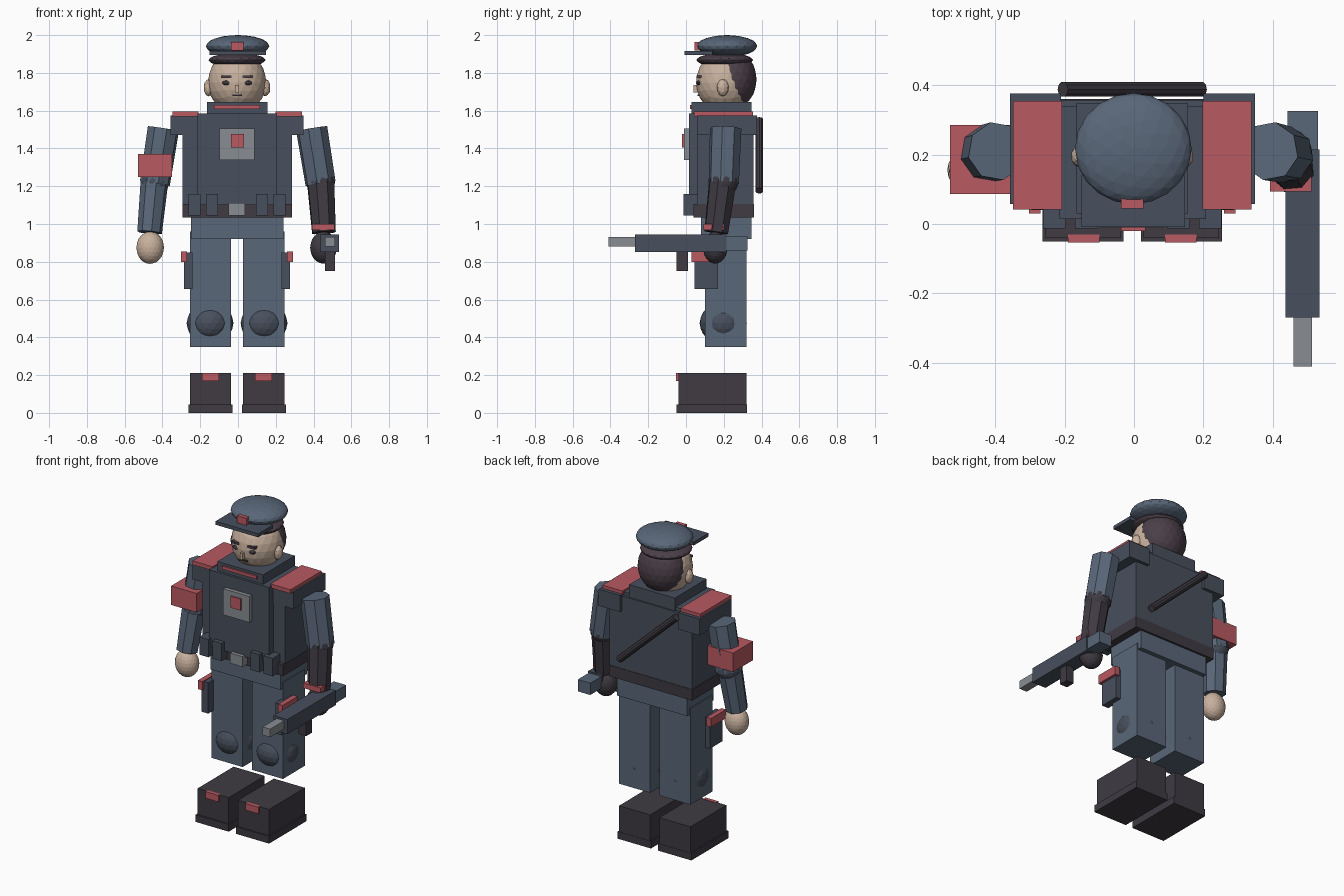
import bpy
from mathutils import Vector

CX = -0.005  # body centre line


def mat(name, r, g, b):
    m = bpy.data.materials.new(name)
    m.diffuse_color = (r, g, b, 1)
    return m


CLOTH = mat("blue_cloth", 0.10, 0.135, 0.19)
VEST = mat("vest_cloth", 0.065, 0.08, 0.11)
DARK = mat("dark_leather", 0.05, 0.043, 0.055)
HAIR = mat("hair", 0.07, 0.05, 0.065)
RED = mat("red_trim", 0.48, 0.10, 0.12)
SKIN = mat("skin", 0.58, 0.44, 0.34)
METAL = mat("metal", 0.25, 0.27, 0.29)


def finish(name, m):
    o = bpy.context.object
    o.name = name
    o.data.materials.append(m)
    return o


def box(name, x, y, z, m):
    """Box from (min, max) ranges."""
    r = (x, y, z)
    bpy.ops.mesh.primitive_cube_add(size=1, location=[(a + b) / 2 for a, b in r])
    o = finish(name, m)
    o.scale = [b - a for a, b in r]
    return o


def ball(name, c, r, m, sub=3):
    bpy.ops.mesh.primitive_ico_sphere_add(subdivisions=sub, radius=1, location=c)
    o = finish(name, m)
    o.scale = r
    return o


def limb(name, a, b, r1, r2, m, sides=8):
    """Tapered prism from point a (radius r1) to point b (radius r2)."""
    a, b = Vector(a), Vector(b)
    d = b - a
    bpy.ops.mesh.primitive_cone_add(vertices=sides, radius1=r1, radius2=r2,
                                    depth=d.length, location=(a + b) / 2)
    o = finish(name, m)
    o.rotation_mode = 'QUATERNION'
    o.rotation_quaternion = d.to_track_quat('Z', 'Y')
    return o


def span(s, a, b):
    """Mirrored x range about the centre line."""
    return tuple(sorted((CX + s * a, CX + s * b)))


# Paired parts
for s, side in ((-1, "right"), (1, "left")):
    box(side + "_sole", span(s, 0.025, 0.258), (-0.05, 0.322), (0, 0.045), DARK)
    box(side + "_boot", span(s, 0.032, 0.25), (-0.04, 0.32), (0.045, 0.21), DARK)
    box(side + "_boot_tab", span(s, 0.095, 0.185), (-0.053, -0.03), (0.17, 0.212), RED)
    box(side + "_leg", span(s, 0.032, 0.25), (0.10, 0.32), (0.35, 0.96), CLOTH)
    ball(side + "_knee", (CX + s * 0.143, 0.197, 0.475), (0.124, 0.125, 0.11), VEST)
    box(side + "_thigh_pouch", span(s, 0.235, 0.281), (0.045, 0.17), (0.655, 0.85), VEST)
    box(side + "_thigh_pouch_flap", span(s, 0.265, 0.297), (0.03, 0.18), (0.80, 0.855), RED)
    box(side + "_shoulder_pad", span(s, 0.205, 0.353), (0.057, 0.376), (1.47, 1.575), VEST)
    box(side + "_epaulette", span(s, 0.203, 0.343), (0.042, 0.354), (1.57, 1.595), RED)
    for i, (a, b) in enumerate(((0.10, 0.165), (0.193, 0.257))):
        box(f"{side}_belt_pouch_{i + 1}", span(s, a, b), (-0.013, 0.075), (1.045, 1.158), VEST)
    # face
    ball(side + "_ear", (CX + s * 0.15, 0.195, 1.722), (0.027, 0.032, 0.046), SKIN, 2)
    ball(side + "_eye", (CX + s * 0.055, 0.069, 1.747), (0.025, 0.013, 0.013), DARK, 2)
    box(side + "_eyebrow", span(s, 0.03, 0.082), (0.055, 0.09), (1.773, 1.786), HAIR)

# Hips, torso and belt
box("pelvis", (-0.25, 0.24), (0.08, 0.347), (0.92, 1.06), CLOTH)
box("torso", (-0.293, 0.285), (0.062, 0.357), (1.08, 1.565), VEST)
box("vest_front", (-0.215, 0.207), (0.015, 0.34), (1.10, 1.585), VEST)
box("belt", (-0.295, 0.287), (0.04, 0.36), (1.035, 1.105), DARK)
box("buckle", (-0.05, 0.038), (-0.008, 0.05), (1.045, 1.11), METAL)
box("chest_plate", (-0.097, 0.087), (-0.01, 0.03), (1.34, 1.505), METAL)
box("chest_patch", (-0.037, 0.033), (-0.02, 0.0), (1.405, 1.477), RED)
box("collar", (-0.165, 0.155), (0.03, 0.348), (1.56, 1.645), VEST)
box("collar_stripe", (-0.127, 0.117), (0.02, 0.04), (1.61, 1.63), RED)
limb("back_baton", (0.195, 0.388, 1.177), (-0.205, 0.388, 1.55), 0.022, 0.022, DARK, 10)

# Head and face
ball("head", (CX, 0.205, 1.75), (0.155, 0.152, 0.165), SKIN)
ball("hair_back", (CX, 0.245, 1.765), (0.148, 0.129, 0.155), HAIR)
ball("hair_band", (CX, 0.205, 1.868), (0.151, 0.15, 0.036), HAIR)
box("nose", (-0.015, 0.005), (0.04, 0.08), (1.695, 1.735), SKIN)
box("mouth", (-0.03, 0.02), (0.06, 0.10), (1.677, 1.685), DARK)

# Cap
ball("cap_crown", (CX + 0.003, 0.217, 1.942), (0.168, 0.16, 0.058), CLOTH)
box("cap_visor", (-0.152, 0.147), (-0.008, 0.14), (1.895, 1.917), VEST)
box("cap_badge", (-0.037, 0.028), (0.045, 0.085), (1.918, 1.963), RED)

# Bare-handed arm
limb("right_upper_arm", (-0.395, 0.21, 1.505), (-0.44, 0.20, 1.215), 0.085, 0.082, CLOTH)
ball("right_elbow", (-0.44, 0.20, 1.225), (0.077, 0.078, 0.077), VEST)
limb("right_forearm", (-0.442, 0.195, 1.23), (-0.468, 0.16, 0.955), 0.074, 0.066, CLOTH)
ball("right_hand", (-0.465, 0.155, 0.875), (0.073, 0.065, 0.086), SKIN)
box("arm_band", (-0.53, -0.35), (0.087, 0.285), (1.25, 1.37), RED)

# Gloved arm
limb("left_upper_arm", (0.39, 0.21, 1.505), (0.437, 0.20, 1.215), 0.085, 0.082, CLOTH)
ball("left_elbow", (0.437, 0.20, 1.225), (0.077, 0.078, 0.077), DARK)
limb("left_forearm", (0.437, 0.195, 1.23), (0.455, 0.16, 0.955), 0.076, 0.066, DARK)
ball("left_glove", (0.453, 0.155, 0.875), (0.071, 0.065, 0.085), DARK)
box("glove_cuff", (0.392, 0.512), (0.093, 0.20), (0.968, 1.0), RED)

# Carried tool
box("gun_body", (0.437, 0.535), (-0.27, 0.215), (0.852, 0.945), VEST)
box("gun_stock", (0.443, 0.53), (0.21, 0.325), (0.86, 0.935), CLOTH)
box("gun_barrel", (0.46, 0.513), (-0.41, -0.26), (0.88, 0.932), METAL)
box("gun_grip", (0.46, 0.513), (-0.05, 0.01), (0.75, 0.86), DARK)
